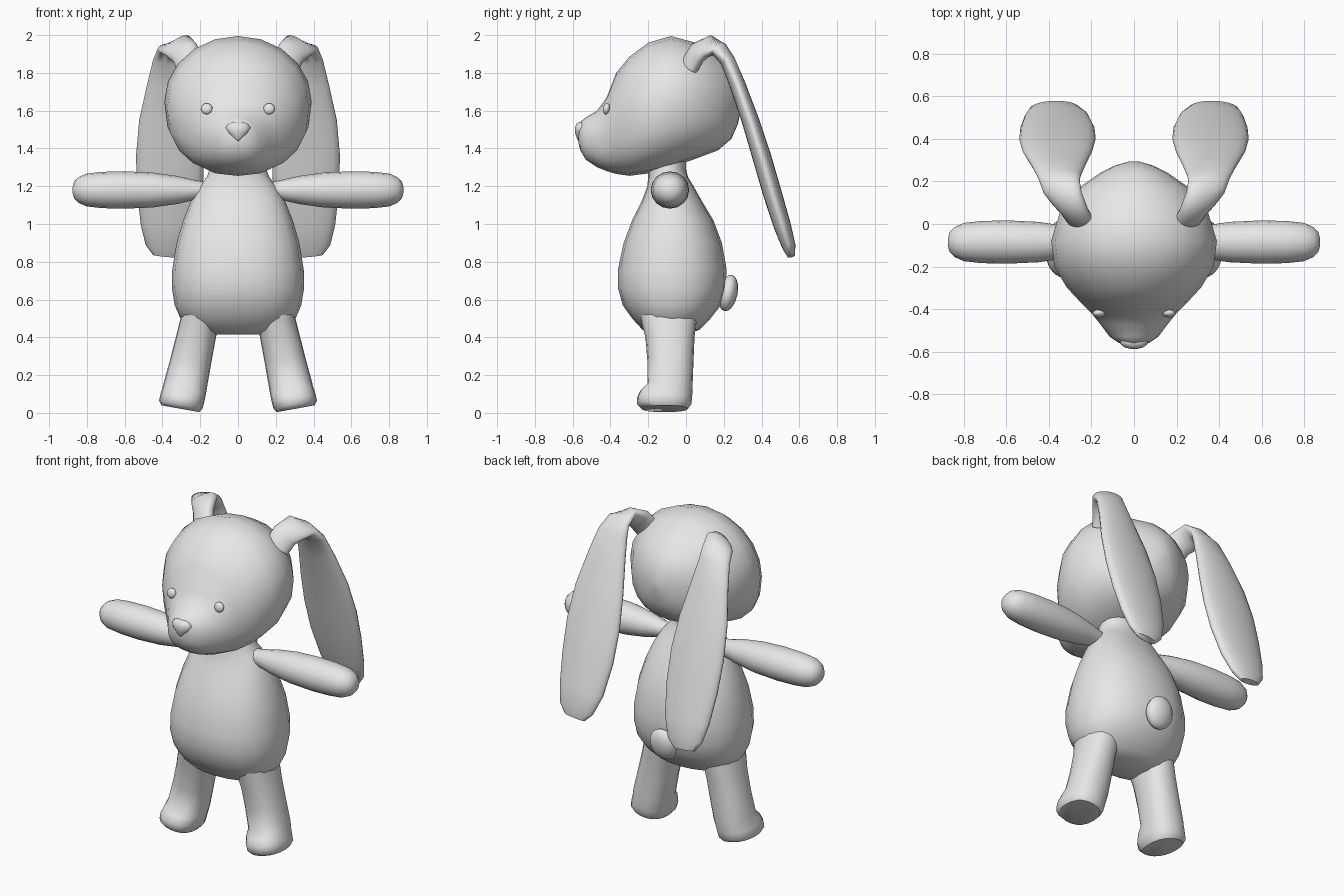
import bpy, bmesh, math
from mathutils import Vector, Matrix

plush = bpy.data.materials.new("plush grey")
plush.diffuse_color = (0.8, 0.8, 0.8, 1)


def finish(name, bm, mirror=False, angle=60):
    bmesh.ops.recalc_face_normals(bm, faces=bm.faces[:])
    me = bpy.data.meshes.new(name)
    bm.to_mesh(me)
    bm.free()
    ob = bpy.data.objects.new(name, me)
    bpy.context.collection.objects.link(ob)
    me.materials.append(plush)
    bpy.ops.object.select_all(action='DESELECT')
    ob.select_set(True)
    bpy.context.view_layer.objects.active = ob
    bpy.ops.object.shade_smooth_by_angle(angle=math.radians(angle))
    if mirror:
        ob.modifiers.new("mirror", 'MIRROR')
    return ob


def ring(c, u, v, up_exp=2.0, low_exp=2.0, n=20):
    """Superellipse ring round c with half-axes u and v."""
    pts = []
    for i in range(n):
        a = 2 * math.pi * i / n
        ca, sa = math.cos(a), math.sin(a)
        e = 2 / (up_exp if sa >= 0 else low_exp)
        pts.append(Vector(c) + Vector(u) * math.copysign(abs(ca) ** e, ca)
                   + Vector(v) * math.copysign(abs(sa) ** e, sa))
    return pts


def loft(name, rings, mirror=False, angle=60):
    bm = bmesh.new()
    rows = [[bm.verts.new(p) for p in r] for r in rings]
    n = len(rows[0])
    for a, b in zip(rows, rows[1:]):
        for i in range(n):
            j = (i + 1) % n
            bm.faces.new((a[i], a[j], b[j], b[i]))
    bm.faces.new(rows[0])
    bm.faces.new(rows[-1])
    return finish(name, bm, mirror, angle)


def ball(name, loc, size, tilt=0, mirror=False, segs=16):
    bm = bmesh.new()
    m = (Matrix.Translation(loc) @ Matrix.Rotation(tilt, 4, 'X')
         @ Matrix.Diagonal((*size, 1)))
    bmesh.ops.create_uvsphere(bm, u_segments=segs, v_segments=segs // 2 + 2,
                              radius=1, matrix=m)
    return finish(name, bm, mirror)


# Pear-shaped body with neck: z, half width, front y, back y
body = [(0.415, 0.14, -0.17, 0.01), (0.44, 0.23, -0.23, 0.07),
        (0.50, 0.305, -0.285, 0.13), (0.57, 0.335, -0.335, 0.185),
        (0.66, 0.35, -0.36, 0.21), (0.76, 0.348, -0.36, 0.215),
        (0.90, 0.325, -0.33, 0.19), (1.02, 0.29, -0.285, 0.145),
        (1.12, 0.25, -0.235, 0.085), (1.20, 0.205, -0.205, 0.04),
        (1.25, 0.165, -0.20, 0.01), (1.29, 0.15, -0.20, 0.0),
        (1.38, 0.15, -0.20, 0.0)]
loft("body", [ring((0, (f + b) / 2, z), (w, 0, 0), (0, (b - f) / 2, 0), 2.2, 2.3)
              for z, w, f, b in body])

# Head with muzzle: y, half width, bottom z, top z
head = [(0.295, 0.02, 1.63, 1.67), (0.275, 0.09, 1.53, 1.76),
        (0.24, 0.16, 1.45, 1.82), (0.17, 0.26, 1.39, 1.89),
        (0.05, 0.35, 1.345, 1.96), (-0.08, 0.39, 1.30, 1.995),
        (-0.20, 0.375, 1.268, 1.96), (-0.30, 0.315, 1.255, 1.885),
        (-0.37, 0.25, 1.265, 1.80), (-0.42, 0.20, 1.28, 1.67),
        (-0.47, 0.16, 1.30, 1.60), (-0.53, 0.115, 1.34, 1.565),
        (-0.56, 0.07, 1.39, 1.54), (-0.57, 0.03, 1.43, 1.51)]
loft("head", [ring((0, y, (a + b) / 2), (w, 0, 0), (0, 0, (b - a) / 2), 2.0, 2.4)
              for y, w, a, b in head])

# Triangular nose: z, half width, depth
nose = [(1.435, 0.008, 0.015), (1.455, 0.028, 0.026), (1.485, 0.055, 0.036),
        (1.51, 0.067, 0.036), (1.53, 0.052, 0.028), (1.54, 0.025, 0.012)]
loft("nose", [ring((0, -0.553, z), (w, 0, 0), (0, d, 0), n=14)
              for z, w, d in nose])

ball("eyes", (0.165, -0.421, 1.61), (0.03, 0.018, 0.03), -0.2, True)
ball("tail", (0, 0.223, 0.635), (0.088, 0.05, 0.098), -0.2)

# Arms held straight out: x, radius
arm = [(0.14, 0.04), (0.22, 0.052), (0.32, 0.076), (0.45, 0.095), (0.60, 0.102),
       (0.72, 0.099), (0.80, 0.09), (0.845, 0.07), (0.868, 0.045), (0.876, 0.015)]
loft("arms", [ring((x, -0.085, 1.18), (0, r, 0), (0, 0, r * 0.97), n=16)
              for x, r in arm], True)

# Legs splayed outward: z, inner x, outer x, front y, back y
leg = [(0.56, 0.09, 0.285, -0.25, 0.06), (0.48, 0.105, 0.305, -0.235, 0.055),
       (0.40, 0.12, 0.325, -0.215, 0.045), (0.28, 0.142, 0.355, -0.205, 0.04),
       (0.15, 0.165, 0.39, -0.205, 0.035), (0.12, 0.17, 0.397, -0.24, 0.035),
       (0.08, 0.178, 0.41, -0.26, 0.032), (0.045, 0.187, 0.418, -0.258, 0.028),
       (0.022, 0.205, 0.405, -0.235, 0.01)]
loft("legs", [ring(((a + b) / 2, (f + k) / 2, z),
                   ((b - a) / 2, 0, (b - a) / 2 * 0.18),
                   (0, (k - f) / 2, 0), 2.3, 2.3) for z, a, b, f, k in leg],
     True, 50)

# Floppy ears: centre, half width, half thickness, width-axis tilt
ear = [((0.255, 0.02, 1.84), 0.075, 0.045, 0.85),
       ((0.28, 0.06, 1.905), 0.078, 0.045, 0.75),
       ((0.315, 0.12, 1.94), 0.085, 0.043, 0.5),
       ((0.34, 0.175, 1.925), 0.09, 0.04, 0.25),
       ((0.35, 0.22, 1.865), 0.10, 0.04, 0.1),
       ((0.355, 0.272, 1.74), 0.125, 0.042, 0),
       ((0.36, 0.34, 1.55), 0.163, 0.046, 0),
       ((0.36, 0.40, 1.36), 0.18, 0.05, 0),
       ((0.36, 0.455, 1.17), 0.174, 0.05, 0),
       ((0.365, 0.51, 0.99), 0.15, 0.046, 0),
       ((0.375, 0.545, 0.88), 0.115, 0.036, 0),
       ((0.38, 0.557, 0.83), 0.07, 0.02, 0)]
rings = []
for i, (c, w, t, tilt) in enumerate(ear):
    tangent = Vector(ear[min(i + 1, len(ear) - 1)][0]) - Vector(ear[max(i - 1, 0)][0])
    tangent.normalize()
    u = Vector((math.cos(tilt), 0, -math.sin(tilt)))
    u = (u - tangent * u.dot(tangent)).normalized()
    rings.append(ring(c, u * w, tangent.cross(u) * t))
loft("ears", rings, True)
